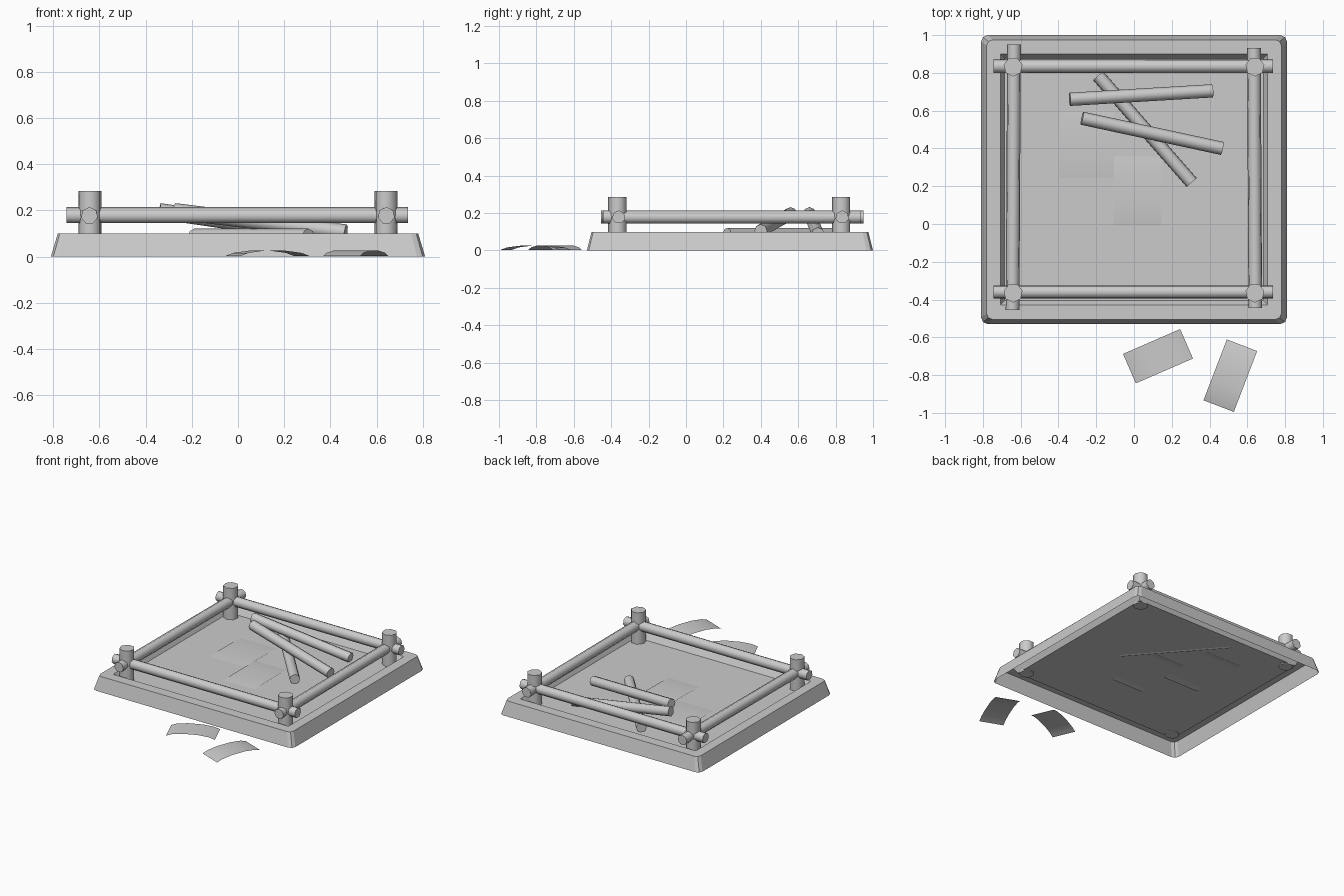
import bpy, bmesh, math
from mathutils import Vector, Matrix

if "Cube" in bpy.data.objects:
    bpy.data.objects.remove(bpy.data.objects["Cube"])


def add_object(name, bm, smooth=None):
    mesh = bpy.data.meshes.new(name)
    bm.to_mesh(mesh)
    bm.free()
    ob = bpy.data.objects.new(name, mesh)
    bpy.context.collection.objects.link(ob)
    if smooth:
        bpy.ops.object.select_all(action='DESELECT')
        ob.select_set(True)
        bpy.context.view_layer.objects.active = ob
        bpy.ops.object.shade_smooth_by_angle(angle=math.radians(smooth))
    return ob


def pole(name, a, b, r, sides=7):
    """Low-sided log running from a to b."""
    a, b = Vector(a), Vector(b)
    d = b - a
    bm = bmesh.new()
    m = Matrix.Translation((a + b) / 2) @ d.to_track_quat('Z', 'Y').to_matrix().to_4x4()
    bmesh.ops.create_cone(bm, cap_ends=True, segments=sides, radius1=r, radius2=r,
                          depth=d.length, matrix=m)
    return add_object(name, bm, 60)


def ring(bm, x, y0, y1, z, c):
    """Rectangle with clipped corners."""
    pts = [(-x + c, y0), (x - c, y0), (x - c * .3, y0 + c * .3), (x, y0 + c),
           (x, y1 - c), (x - c * .3, y1 - c * .3), (x - c, y1), (-x + c, y1),
           (-x + c * .3, y1 - c * .3), (-x, y1 - c), (-x, y0 + c), (-x + c * .3, y0 + c * .3)]
    return [bm.verts.new((px, py, z)) for px, py in pts]


# Tray base: sloped outer wall, flat rim, recessed floor, open underneath
bm = bmesh.new()
rings = [ring(bm, .81, -.53, 1.0, 0, .035),
         ring(bm, .78, -.505, .975, .1, .03),
         ring(bm, .708, -.43, .90, .1, .004),
         ring(bm, .685, -.405, .877, .056, .004)]
for lo, hi in zip(rings, rings[1:]):
    for i in range(12):
        j = (i + 1) % 12
        bm.faces.new((lo[i], lo[j], hi[j], hi[i]))
bm.faces.new(rings[-1])
add_object("tray_base", bm)

# Corner posts
for side, x in (("left", -.64), ("right", .64)):
    for end, y in (("front", -.365), ("back", .832)):
        pole(f"{end}_{side}_post", (x, y, .05), (x, y, .285), .051)

# Rails lashed to the posts
for end, y in (("front", -.36), ("back", .835)):
    pole(f"{end}_rail", (-.743, y, .178), (.735, y, .178), .036)
pole("left_rail", (-.643, -.455, .178), (-.635, .95, .178), .037)
pole("right_rail", (.642, -.445, .178), (.635, .932, .178), .037)

# Loose logs piled at the back
pole("flat_log", (-.19, .785, .086), (.305, .22, .086), .035, 8)
pole("back_log", (-.34, .66, .197), (.415, .705, .088), .035, 8)
pole("middle_log", (-.275, .56, .197), (.467, .40, .105), .035, 8)


def plate(name, cx, cy, z, length, width, angle, rise):
    """Thin arched sheet, bent down at both ends."""
    bm = bmesh.new()
    prof = [(-.5, 0), (-.38, .6), (-.15, 1), (.15, 1), (.38, .6), (.5, 0)]
    rows = [[bm.verts.new((u * length, s * width / 2, h * rise)) for s in (-1, 1)]
            for u, h in prof]
    for p, q in zip(rows, rows[1:]):
        bm.faces.new((p[0], q[0], q[1], p[1]))
    bmesh.ops.transform(bm, verts=bm.verts, matrix=Matrix.Translation((cx, cy, z))
                        @ Matrix.Rotation(math.radians(angle), 4, 'Z'))
    return add_object(name, bm, 60)


# Plates on the ground in front and on the tray floor
plate("ground_plate_left", .127, -.70, .002, .33, .17, 23.5, .024)
plate("ground_plate_right", .51, -.803, .002, .345, .172, 69, .024)
plate("floor_plate_right", .02, .175, .05, .45, .25, 90, .013)
plate("floor_plate_left", -.25, .42, .05, .45, .29, 90, .011)
